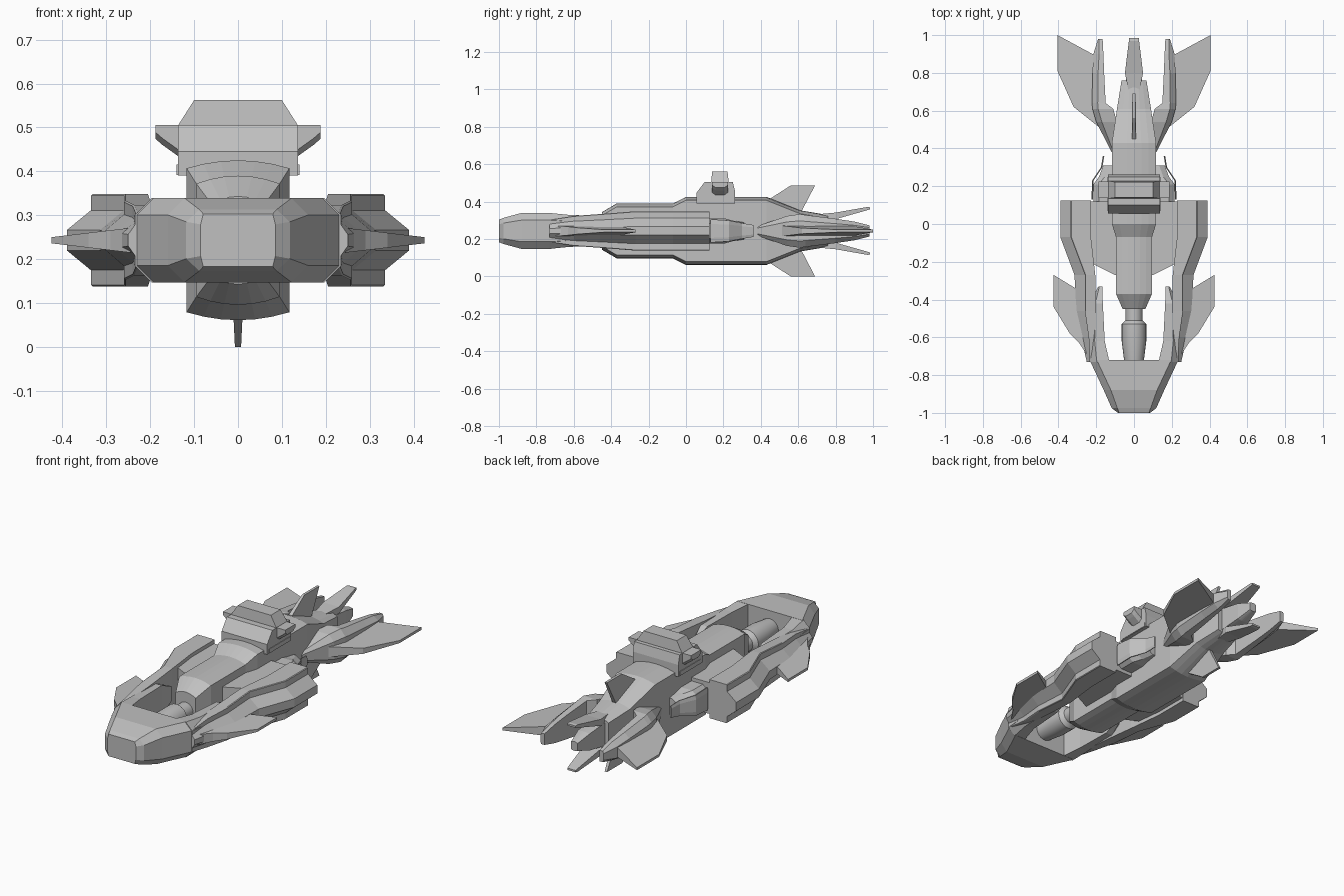
import bpy, bmesh, math
from mathutils import Matrix

cube = bpy.data.objects.get("Cube")
if cube:
    bpy.data.objects.remove(cube, do_unlink=True)

ZC = 0.243  # height of the ship's centre line

grey = bpy.data.materials.new("hull_grey")
grey.use_nodes = True
grey.diffuse_color = (0.53, 0.53, 0.53, 1)
grey.node_tree.nodes["Principled BSDF"].inputs["Base Color"].default_value = grey.diffuse_color


def finish(name, bm, mirror=False):
    bmesh.ops.recalc_face_normals(bm, faces=bm.faces)
    mesh = bpy.data.meshes.new(name)
    bm.to_mesh(mesh)
    bm.free()
    mesh.materials.append(grey)
    obj = bpy.data.objects.new(name, mesh)
    bpy.context.collection.objects.link(obj)
    if mirror:
        obj.modifiers.new("mirror", "MIRROR").use_mirror_merge = False
    return obj


def loft(name, rings, mirror=False):
    """Skin a row of matching closed rings and cap both ends."""
    bm = bmesh.new()
    rows = [[bm.verts.new(p) for p in ring] for ring in rings]
    n = len(rows[0])
    for a, b in zip(rows, rows[1:]):
        for i in range(n):
            j = (i + 1) % n
            bm.faces.new((a[i], a[j], b[j], b[i]))
    bm.faces.new(rows[0])
    bm.faces.new(rows[-1])
    return finish(name, bm, mirror)


def slab(y, xi, xo, h, ci=0.0, co=0.03, band=0.6):
    """Section from xi to xo, its edges chamfered by ci inside and co outside."""
    k = h * band
    pts = [(xi + ci, h), (xo - co, h), (xo, k), (xo, -k),
           (xo - co, -h), (xi + ci, -h), (xi, -k), (xi, k)]
    return [(x, y, ZC + z) for x, z in pts]


def hull_ring(y, w, h, bow=0.018):
    """Upright sides with bowed roof and belly."""
    xs = [w * (i / 3 - 1) for i in range(7)]
    top = [(x, y, ZC + h - bow * (x / w) ** 2) for x in xs]
    low = [(x, y, ZC - h + bow * (x / w) ** 2) for x in reversed(xs)]
    return top + low


def fin(name, outline, root_x, tip_x, t_root, t_tip):
    """Flat side fin that thins towards its tip."""
    def layer(s):
        ring = []
        for x, y in outline:
            f = (x - root_x) / (tip_x - root_x)
            ring.append((x, y, ZC + s * (t_root + (t_tip - t_root) * f)))
        return ring
    return loft(name, [layer(-1), layer(1)], True)


# Central hull
loft("central_hull", [hull_ring(*s) for s in (
    (-0.45, 0.06, 0.10), (-0.37, 0.095, 0.147), (-0.07, 0.095, 0.147),
    (0.0, 0.117, 0.182), (0.43, 0.117, 0.182), (0.61, 0.09, 0.11),
    (0.76, 0.066, 0.085))])
loft("tail_core", [hull_ring(y, w, h, 0.005) for y, w, h in (
    (0.74, 0.045, 0.07), (0.88, 0.035, 0.05), (0.96, 0.02, 0.025))])

# Front gun barrel
bm = bmesh.new()
profile = [(-0.74, 0.05), (-0.62, 0.065), (-0.53, 0.065), (-0.51, 0.045), (-0.43, 0.045)]
verts = [bm.verts.new((r, y, 0)) for y, r in profile]
edges = [bm.edges.new(p) for p in zip(verts, verts[1:])]
bmesh.ops.spin(bm, geom=verts + edges, axis=(0, 1, 0), cent=(0, 0, 0),
               angle=math.tau, steps=24)
bmesh.ops.remove_doubles(bm, verts=bm.verts, dist=0.0001)
bmesh.ops.transform(bm, verts=bm.verts, matrix=Matrix.Translation((0, 0, ZC)))
barrel = finish("gun_barrel", bm)
bpy.ops.object.select_all(action="DESELECT")
barrel.select_set(True)
bpy.context.view_layer.objects.active = barrel
bpy.ops.object.shade_smooth_by_angle(angle=math.radians(25))

# Nose and its two arms
loft("nose", [slab(y, -w, w, h, c, c) for y, w, h, c in (
    (-1.0, 0.085, 0.06, 0.006), (-0.975, 0.118, 0.07, 0.03),
    (-0.88, 0.16, 0.096, 0.038), (-0.72, 0.235, 0.096, 0.038))])
loft("nose_arms", [slab(*s) for s in (
    (-0.73, 0.13, 0.235, 0.096, 0, 0.038), (-0.62, 0.155, 0.238, 0.085),
    (-0.42, 0.165, 0.235, 0.08), (-0.33, 0.168, 0.188, 0.04, 0, 0.005))], True)

# Side pods: tall inner box with a bulge along the outside
pod = [(-0.73, 0.20, 0.232, 0.25, 0.06), (-0.6, 0.20, 0.24, 0.28, 0.08),
       (-0.46, 0.20, 0.26, 0.305, 0.09), (-0.27, 0.205, 0.26, 0.315, 0.105),
       (-0.07, 0.228, 0.335, 0.39, 0.105), (0.125, 0.228, 0.335, 0.39, 0.105)]
loft("side_pod_boxes", [slab(y, a, b, h, 0, 0.004, 0.97) for y, a, b, c, h in pod], True)
loft("side_pod_bulges", [
    [(x, y, ZC + z) for x, z in ((b - 0.02, 0.67 * h), (b, 0.65 * h), (c, 0.22 * h),
                                 (c, -0.22 * h), (b, -0.65 * h), (b - 0.02, -0.67 * h))]
    for y, a, b, c, h in pod], True)

# Bridges joining pods to hull
bridge = ((0.05, -0.27), (0.10, -0.27), (0.24, -0.2), (0.24, 0.12), (0.05, 0.12))
loft("pod_bridges", [[(x, y, ZC + s * 0.085) for x, y in bridge] for s in (-1, 1)], True)

# Side thrusters with a thin outer cowl
loft("thrusters", [slab(*s) for s in (
    (0.10, 0.09, 0.215, 0.066), (0.21, 0.09, 0.215, 0.066),
    (0.25, 0.09, 0.185, 0.055), (0.31, 0.09, 0.163, 0.045))], True)
loft("thruster_cowls", [slab(y, x - 0.008, x, h, 0, 0.004) for y, x, h in (
    (0.13, 0.225, 0.062), (0.23, 0.222, 0.056), (0.30, 0.175, 0.042),
    (0.36, 0.165, 0.032))], True)

# Tail arms
loft("tail_arms", [slab(*s) for s in (
    (0.38, 0.09, 0.118, 0.025, 0, 0.01), (0.54, 0.09, 0.2, 0.08),
    (0.61, 0.11, 0.22, 0.09), (0.64, 0.15, 0.222, 0.085),
    (0.80, 0.158, 0.22, 0.065), (0.90, 0.162, 0.215, 0.05),
    (0.98, 0.166, 0.19, 0.03, 0, 0.005))], True)

# Side fins, front and rear
fin("front_side_fins", [(0.23, -0.72), (0.29, -0.63), (0.34, -0.58), (0.425, -0.44),
                        (0.425, -0.27), (0.31, -0.34), (0.23, -0.36)],
    0.23, 0.425, 0.03, 0.007)
fin("rear_side_fins", [(0.17, 0.5), (0.22, 0.54), (0.32, 0.62), (0.405, 0.81),
                       (0.405, 1.0), (0.22, 0.9), (0.17, 0.88)],
    0.17, 0.405, 0.03, 0.007)

# Upright fins and tail prongs, above and below
upright = ((0.43, 0.16, 0.011), (0.56, 0.243, 0.007), (0.69, 0.243, 0.007), (0.61, 0.09, 0.011))
prong = ((0.66, 0.085, 0.02), (0.80, 0.098, 0.048), (0.97, 0.128, 0.027), (0.985, 0.126, 0.025))
for word, s in (("upper", 1), ("lower", -1)):
    loft(word + "_upright_fin",
         [[(side * w, y, ZC + s * z) for y, z, w in upright] for side in (-1, 1)])
    loft(word + "_tail_prong",
         [[(-w, y, ZC + s * z), (w, y, ZC + s * z),
           (w, y, ZC + s * (z - t)), (-w, y, ZC + s * (z - t))]
          for (y, z, w), t in zip(prong, (0.05, 0.035, 0.017, 0.01))])

# Turret: shaped body, low skirt, roof block and side ears
body = ((0.055, 0.39), (0.055, 0.445), (0.10, 0.505), (0.25, 0.505), (0.262, 0.455), (0.262, 0.39))
loft("turret_body", [[(x, y, z) for y, z in body] for x in (-0.137, 0.137)])
loft("turret_roof", [[(-w, a, z), (w, a, z), (w, b, z), (-w, b, z)]
                     for w, a, b, z in ((0.137, 0.135, 0.228, 0.5), (0.135, 0.135, 0.228, 0.507),
                                        (0.10, 0.14, 0.222, 0.562))])
loft("turret_skirts", [[(x, y, z) for y, z in ((0.07, 0.392), (0.07, 0.415), (0.25, 0.415), (0.25, 0.392))]
                       for x in (0.10, 0.14)], True)
ear = ((0.13, 0.505, 0.43), (0.172, 0.505, 0.46), (0.188, 0.505, 0.474))
loft("turret_ears", [[(x, 0.138, t), (x, 0.225, t), (x, 0.225, b + 0.015),
                      (x, 0.205, b), (x, 0.158, b), (x, 0.138, b + 0.015)]
                     for x, t, b in ear], True)
